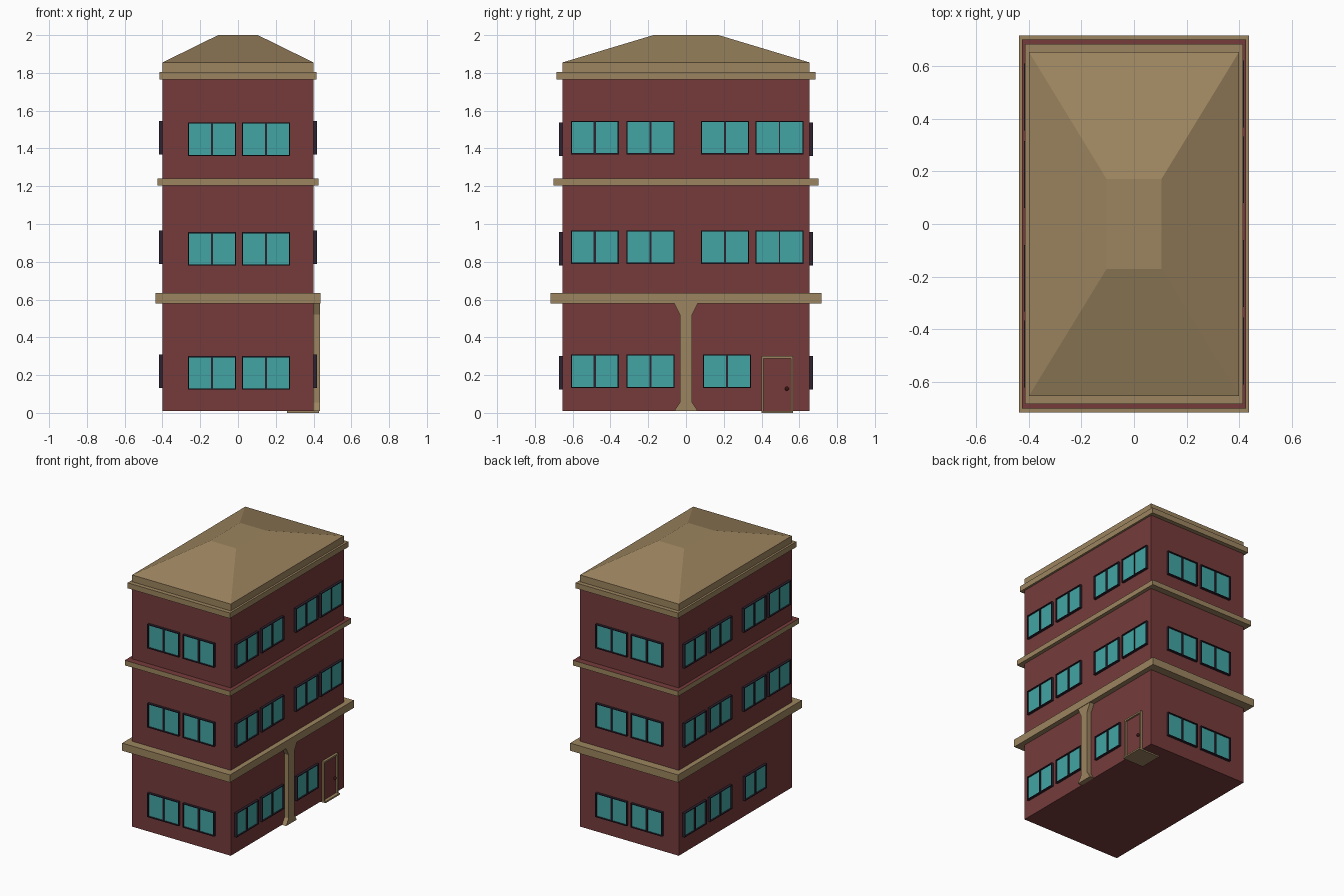
import bpy, bmesh, math
from mathutils import Matrix, Vector

if "Cube" in bpy.data.objects:
    bpy.data.objects.remove(bpy.data.objects["Cube"])


def material(name, rgb):
    lin = [((c / 255 + 0.055) / 1.055) ** 2.4 for c in rgb]
    m = bpy.data.materials.new(name)
    m.diffuse_color = (*lin, 1)
    m.use_nodes = True
    m.node_tree.nodes["Principled BSDF"].inputs["Base Color"].default_value = m.diffuse_color
    return m


RED = material("brick red", (118, 59, 59))
TAN = material("stone tan", (156, 132, 95))
TEAL = material("window teal", (66, 165, 164))
DARK = material("frame dark", (44, 34, 48))
KNOB = material("knob maroon", (75, 28, 30))


def finish(name, bm, *mats):
    bmesh.ops.recalc_face_normals(bm, faces=bm.faces)
    me = bpy.data.meshes.new(name)
    bm.to_mesh(me)
    bm.free()
    for m in mats:
        me.materials.append(m)
    ob = bpy.data.objects.new(name, me)
    bpy.context.collection.objects.link(ob)
    return ob


def add_box(bm, lo, hi, mat=0, xf=Matrix()):
    lo, hi = Vector(lo), Vector(hi)
    m = xf @ Matrix.Translation((lo + hi) / 2) @ Matrix.Diagonal((*(hi - lo), 1))
    verts = bmesh.ops.create_cube(bm, size=1, matrix=m)["verts"]
    for f in {f for v in verts for f in v.link_faces}:
        f.material_index = mat


def box(name, lo, hi, *mats):
    bm = bmesh.new()
    add_box(bm, lo, hi)
    return finish(name, bm, *mats)


HX, HY = 0.40, 0.655

# Walls and string courses
box("walls", (-HX, -HY, 0.01), (HX, HY, 1.80), RED)
for name, x, y, z0, z1 in (("lower_ledge", 0.437, 0.717, 0.58, 0.636),
                           ("middle_ledge", 0.427, 0.702, 1.203, 1.24),
                           ("upper_ledge", 0.415, 0.686, 1.765, 1.805)):
    ledge = box(name, (-x, -y, z0), (x, y, z1), TAN, RED)
    if name == "middle_ledge":      # red upper surface
        for p in ledge.data.polygons:
            p.material_index = int(p.normal.z > 0.5)

# Hipped roof with flat top, on a short vertical base
bm = bmesh.new()
rings = [[bm.verts.new((sx * x, sy * y, z)) for sx, sy in ((-1, -1), (1, -1), (1, 1), (-1, 1))]
         for x, y, z in ((HX, HY, 1.80), (HX, HY, 1.855), (0.105, 0.172, 2.0))]
for a, b in zip(rings, rings[1:]):
    for i in range(4):
        j = (i + 1) % 4
        bm.faces.new((a[i], a[j], b[j], b[i]))
bm.faces.new(rings[0])
bm.faces.new(rings[-1])
finish("roof", bm, TAN)


# Windows: u runs along the wall, the outside is local -y
def add_window(bm, u0, z0, xf, wide=False):
    u1, z1, t = u0 + 0.254, z0 + 0.177, 0.006
    out, glass = -0.018, -0.008
    add_box(bm, (u0, out, z0), (u0 + t, 0, z1), 0, xf)
    add_box(bm, (u1 - t, out, z0), (u1, 0, z1), 0, xf)
    add_box(bm, (u0 + t, out, z0), (u1 - t, 0, z0 + t), 0, xf)
    add_box(bm, (u0 + t, out, z1 - t), (u1 - t, 0, z1), 0, xf)
    mid, w = (u0 + u1) / 2, 0.0015 if wide else 0.006
    add_box(bm, (mid - w, out + 0.003, z0 + t), (mid + w, 0, z1 - t), 0, xf)
    add_box(bm, (u0 + t, glass, z0 + t), (mid - w, 0, z1 - t), 1, xf)
    add_box(bm, (mid + w, glass, z0 + t), (u1 - t, 0, z1 - t), 1, xf)


ENDS = (-0.265, 0.021)
SIDES = (-0.61, -0.315, 0.08, 0.368)
for name, angle, dist, long_side in (("front", 0, HY, False), ("right", 90, HX, True),
                                     ("back", 180, HY, False), ("left", 270, HX, True)):
    xf = Matrix.Rotation(math.radians(angle), 4, 'Z') @ Matrix.Translation((0, -dist, 0))
    bm = bmesh.new()
    for floor, z in enumerate((0.123, 0.78, 1.36)):
        if long_side:
            z += 0.009
            cols = SIDES if floor else (-0.61, -0.315, 0.09)
        else:
            cols = ENDS
        for u in cols:
            add_window(bm, u, z, xf, u == SIDES[3])
    finish(name + "_windows", bm, DARK, TEAL)

# Flared pilaster on the right wall
half = ((0.062, 0.01), (0.033, 0.055), (0.033, 0.52), (0.063, 0.58))
outline = [(y, z) for y, z in half] + [(-y, z) for y, z in reversed(half)]
bm = bmesh.new()
face = bm.faces.new([bm.verts.new((HX - 0.002, y, z)) for y, z in outline])
ext = bmesh.ops.extrude_face_region(bm, geom=[face])["geom"]
bmesh.ops.translate(bm, vec=(0.036, 0, 0), verts=[v for v in ext if isinstance(v, bmesh.types.BMVert)])
finish("pilaster", bm, TAN)

# Door, its frame, knob and threshold
box("door", (HX, 0.41, 0.01), (HX + 0.006, 0.557, 0.288), RED)
bm = bmesh.new()
for lo, hi in (((0.40, 0.008), (0.41, 0.30)), ((0.557, 0.008), (0.567, 0.30)),
               ((0.41, 0.288), (0.557, 0.30))):
    add_box(bm, (HX, *lo), (HX + 0.018, *hi))
finish("door_frame", bm, TAN)
bm = bmesh.new()
bmesh.ops.create_uvsphere(bm, u_segments=10, v_segments=6, radius=0.011,
                          matrix=Matrix.Translation((HX + 0.013, 0.534, 0.128)))
finish("door_knob", bm, KNOB)
box("threshold", (0.26, 0.40, 0.0), (0.43, 0.567, 0.011), TAN)
